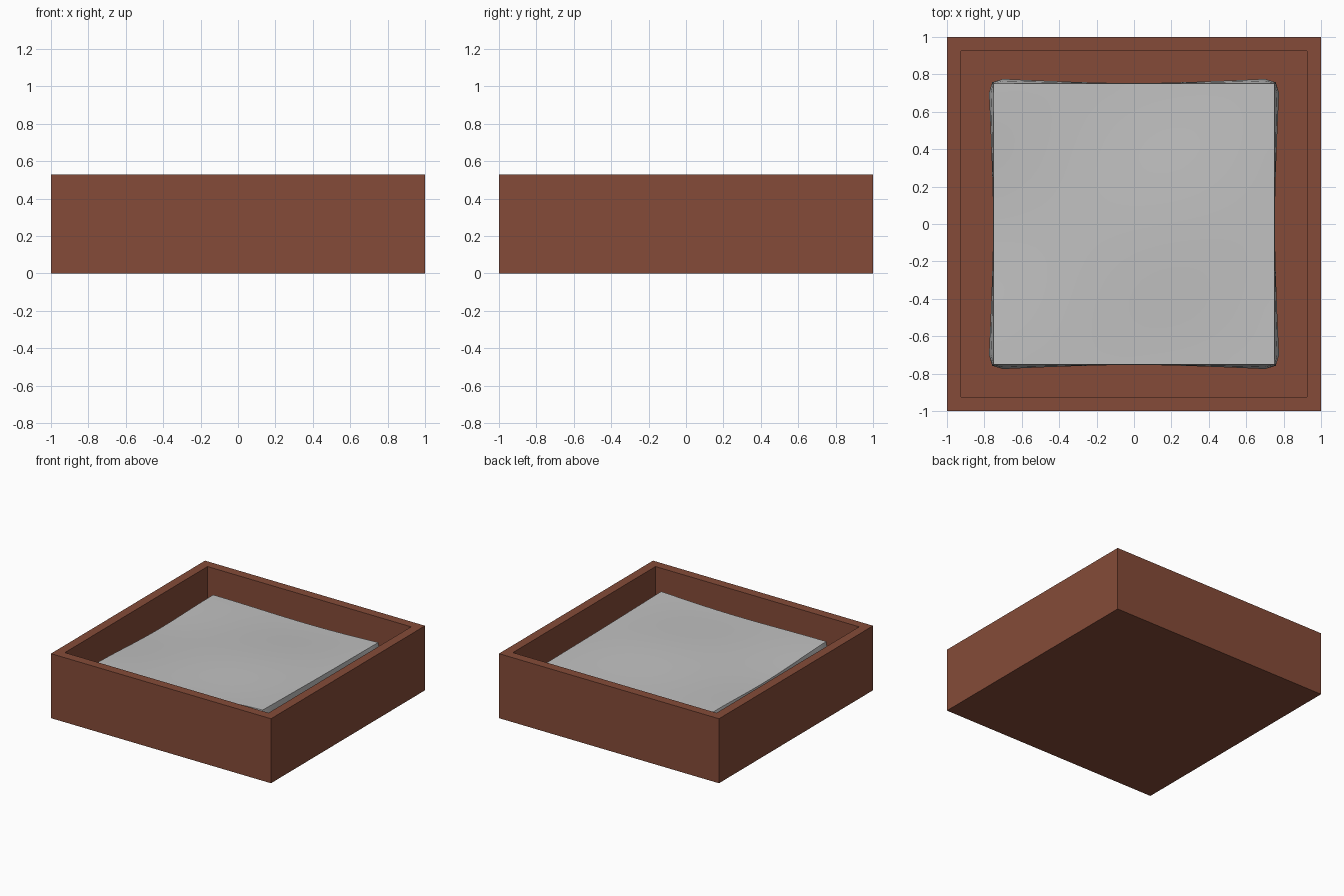
import bpy, bmesh, math

if "Cube" in bpy.data.objects:
    bpy.data.objects.remove(bpy.data.objects["Cube"])

BROWN = (0.235, 0.071, 0.040, 1)
GREY = (0.53, 0.53, 0.53, 1)


def material(name, colour):
    mat = bpy.data.materials.new(name)
    mat.diffuse_color = colour
    mat.use_nodes = True
    mat.node_tree.nodes["Principled BSDF"].inputs["Base Color"].default_value = mat.diffuse_color
    return mat


def add_object(name, bm, mat):
    bmesh.ops.recalc_face_normals(bm, faces=bm.faces)
    mesh = bpy.data.meshes.new(name)
    bm.to_mesh(mesh)
    bm.free()
    mesh.materials.append(mat)
    obj = bpy.data.objects.new(name, mesh)
    bpy.context.collection.objects.link(obj)
    return obj


# Open tray: a block with an inset top sunk down to a thin floor
HEIGHT, WALL, FLOOR = 0.53, 0.105, 0.10
bm = bmesh.new()
bmesh.ops.create_cube(bm, size=1)
for v in bm.verts:
    v.co = (v.co.x * 2, v.co.y * 2, (v.co.z + 0.5) * HEIGHT)
top = max(bm.faces, key=lambda f: f.calc_center_median().z)
bmesh.ops.inset_region(bm, faces=[top], thickness=WALL)
sunk = bmesh.ops.extrude_discrete_faces(bm, faces=[top])["faces"][0]
for v in sunk.verts:
    v.co.z = FLOOR
add_object("tray", bm, material("brown", BROWN))

# Draped cloth: gently waved top, skirt flaring towards the corners
HALF, TOP = 0.75, 0.42
bm = bmesh.new()
bmesh.ops.create_grid(bm, x_segments=30, y_segments=30, size=HALF)
for v in bm.verts:
    x, y = v.co.x, v.co.y
    v.co.z = TOP + 0.010 * math.sin(3 * x + 1) * math.cos(4 * y) + 0.012 * (x - y)


def flare(x, y):
    """Outward shift of the skirt at a point on the top edge."""
    on_x, on_y = abs(x) > HALF - 1e-4, abs(y) > HALF - 1e-4
    if on_x and on_y:
        return math.copysign(0.008, x), math.copysign(0.008, y)
    along = abs(y if on_x else x) / HALF
    amount = 0.003 + 0.025 * along ** 1.5
    return (math.copysign(amount, x), 0) if on_x else (0, math.copysign(amount, y))


edges = [e for e in bm.edges if e.is_boundary]
shift = None
for z, share in ((0.37, 0.6), (0.28, 1.0), (FLOOR + 0.005, 1.0)):
    old = {v for e in edges for v in e.verts}
    if shift is None:
        shift = {(round(v.co.x, 4), round(v.co.y, 4)): flare(v.co.x, v.co.y) for v in old}
        home = {v: (round(v.co.x, 4), round(v.co.y, 4)) for v in old}
    by_place = {(round(v.co.x, 5), round(v.co.y, 5)): home[v] for v in old}
    geom = bmesh.ops.extrude_edge_only(bm, edges=edges)["geom"]
    edges = [g for g in geom if isinstance(g, bmesh.types.BMEdge)]
    home = {}
    for v in [g for g in geom if isinstance(g, bmesh.types.BMVert)]:
        key = by_place[(round(v.co.x, 5), round(v.co.y, 5))]
        home[v] = key
        dx, dy = shift[key]
        v.co = (key[0] + dx * share, key[1] + dy * share, z)
cloth = add_object("cloth", bm, material("light grey", GREY))

bpy.context.view_layer.objects.active = cloth
cloth.select_set(True)
bpy.ops.object.shade_smooth_by_angle(angle=math.radians(35))
